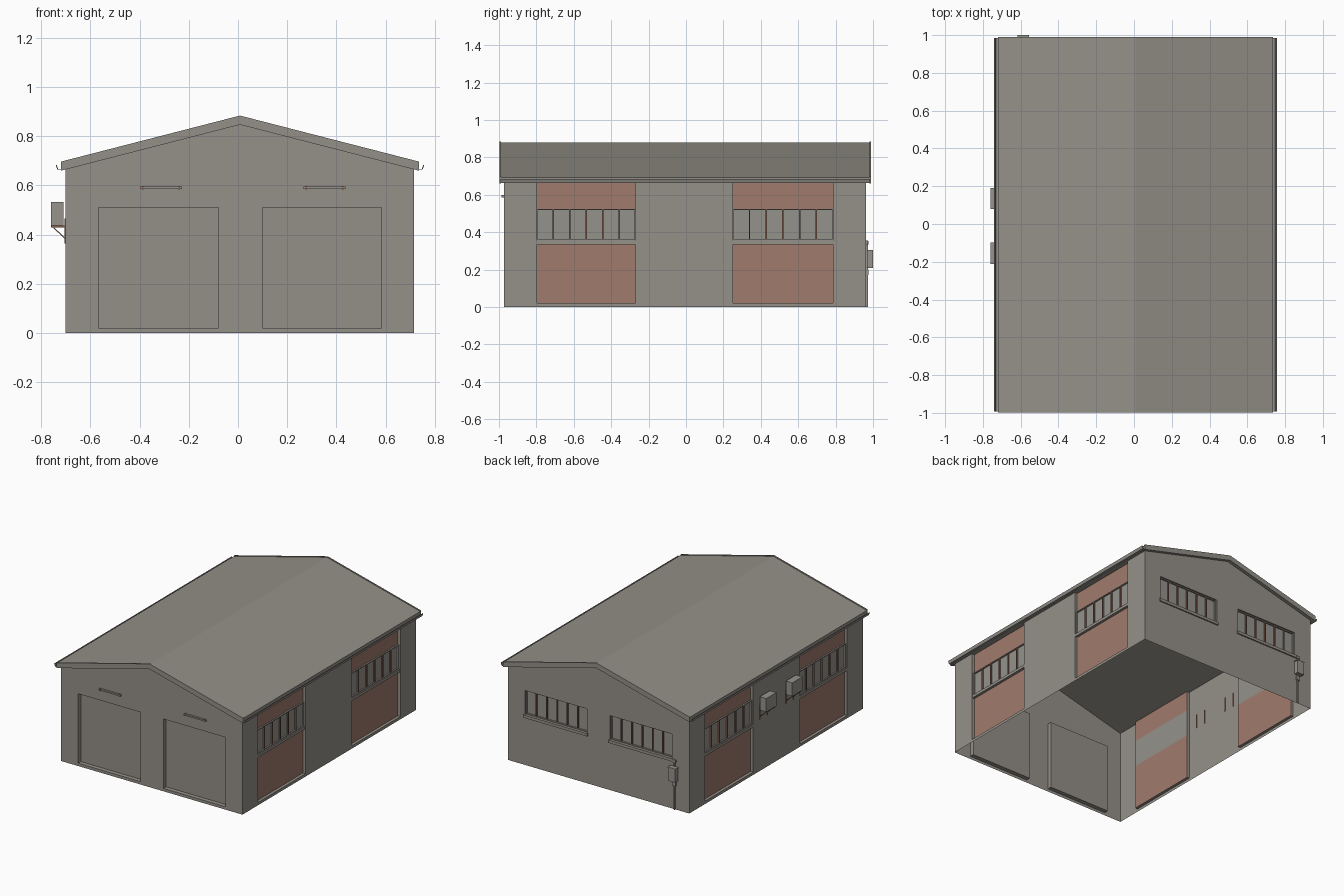
import bpy, bmesh
from mathutils import Vector

if "Cube" in bpy.data.objects:
    bpy.data.objects.remove(bpy.data.objects["Cube"])


def material(name, rgb):
    m = bpy.data.materials.new(name)
    m.diffuse_color = (*rgb, 1)
    m.use_nodes = True
    m.node_tree.nodes["Principled BSDF"].inputs["Base Color"].default_value = m.diffuse_color
    return m


WALL = material("grey_render", (0.30, 0.28, 0.25))
ROOF = material("roof_grey", (0.295, 0.28, 0.245))
BRICK = material("brick", (0.35, 0.20, 0.15))
GLASS = material("window_grey", (0.30, 0.29, 0.265))
DOOR = material("door_grey", (0.295, 0.275, 0.245))
RUST = material("rusty_brown", (0.24, 0.12, 0.08))
METAL = material("unit_grey", (0.31, 0.295, 0.27))

XL, XR, YF, YB = -0.70, 0.716, -0.973, 0.963   # outer wall planes
RIDGE, PEAK, SLOPE = 0.008, 0.85, 0.257         # underside of roof


def under_roof(x):
    return PEAK - SLOPE * abs(x - RIDGE)


EAVE = under_roof(XR)

# each side maps (along, outward, up) to world space
SIDES = {
    "right": lambda u, d, z: Vector((XR + d, u, z)),
    "left": lambda u, d, z: Vector((XL - d, u, z)),
    "front": lambda u, d, z: Vector((u, YF - d, z)),
    "back": lambda u, d, z: Vector((u, YB + d, z)),
}


def finish(name, bm, mat):
    me = bpy.data.meshes.new(name)
    bm.to_mesh(me)
    bm.free()
    me.materials.append(mat)
    ob = bpy.data.objects.new(name, me)
    bpy.context.collection.objects.link(ob)
    return ob


def add_box(bm, side, u0, u1, d0, d1, z0, z1):
    f = SIDES[side]
    v = [bm.verts.new(f(u, d, z)) for u in (u0, u1) for d in (d0, d1) for z in (z0, z1)]
    for q in ((0, 1, 3, 2), (4, 6, 7, 5), (0, 4, 5, 1), (2, 3, 7, 6), (0, 2, 6, 4), (1, 5, 7, 3)):
        bm.faces.new([v[i] for i in q])


def boxes(name, mat, side, items):
    bm = bmesh.new()
    for it in items:
        add_box(bm, side, *it)
    bmesh.ops.recalc_face_normals(bm, faces=bm.faces)
    return finish(name, bm, mat)


def quad(bm, pts, facing):
    face = bm.faces.new([bm.verts.new(p) for p in pts])
    face.normal_update()
    if face.normal.dot(facing) < 0:
        face.normal_flip()


def wall(side, u0, u1, top, openings, depth):
    """Sheet wall with openings (ua, ub, za, zb) and jambs running inwards."""
    f = SIDES[side]
    out = f(0, 1, 0) - f(0, 0, 0)
    along = f(1, 0, 0) - f(0, 0, 0)
    up = Vector((0, 0, 1))
    bm = bmesh.new()
    cuts = {u0, u1} | {o[0] for o in openings} | {o[1] for o in openings}
    if side in ("front", "back"):
        cuts.add(RIDGE)
    cuts = sorted(cuts)
    for a, b in zip(cuts, cuts[1:]):
        hole = [o for o in openings if o[0] <= a and b <= o[1]]
        spans = [(0, 0, top(a), top(b))]
        if hole:
            za, zb = hole[0][2:]
            spans = [(0, 0, za, za), (zb, zb, top(a), top(b))]
        for p, q, r, s in spans:
            if r - p > 0.001:
                quad(bm, [f(a, 0, p), f(b, 0, q), f(b, 0, s), f(a, 0, r)], out)
    for a, b, za, zb in openings:
        for u, n in ((a, along), (b, -along)):
            quad(bm, [f(u, 0, za), f(u, -depth, za), f(u, -depth, zb), f(u, 0, zb)], n)
        for z, n in ((za, up), (zb, -up)):
            quad(bm, [f(a, 0, z), f(b, 0, z), f(b, -depth, z), f(a, -depth, z)], n)
    bmesh.ops.remove_doubles(bm, verts=bm.verts, dist=0.0001)
    finish(side + "_wall", bm, WALL)


def panel(name, mat, side, a, b, d, za, zb):
    f = SIDES[side]
    bm = bmesh.new()
    quad(bm, [f(a, d, za), f(b, d, za), f(b, d, zb), f(a, d, zb)], f(0, 1, 0) - f(0, 0, 0))
    finish(name, bm, mat)


def window(name, side, a, b, d, za, zb):
    """Six panes with an outer frame and brown mullions."""
    panel(name + "_glass", GLASS, side, a, b, d, za, zb)
    t, e = 0.006, d + 0.010
    boxes(name + "_frame", METAL, side, [
        (a, b, d, e, za, za + t), (a, b, d, e, zb - t, zb),
        (a, a + t, d, e, za, zb), (b - t, b, d, e, za, zb)])
    step = (b - a) / 6
    boxes(name + "_mullions", RUST, side,
          [(a + i * step - 0.004, a + i * step + 0.004, d, e, za + t, zb - t) for i in range(1, 6)])


# side walls with brick bays and window strips
R = 0.02
for side in ("right", "left"):
    bays = [(-0.797, -0.27), (0.25, 0.787)]
    wall(side, YF, YB, lambda u: EAVE, [(a, b, 0.02, EAVE - 0.0005) for a, b in bays], R)
    for i, (a, b) in enumerate(bays):
        n = f"{side}_bay_{i + 1}"
        panel(n + "_lower_brick", BRICK, side, a, b, -R, 0.02, 0.335)
        panel(n + "_upper_brick", BRICK, side, a, b, -R, 0.525, EAVE)
        boxes(n + "_sill", WALL, side, [(a, b, -R, -0.002, 0.335, 0.355)])
        window(n + "_window", side, a, b, -R, 0.355, 0.525)

# gable walls: two doors in front, two windows behind
PAIR = [(-0.566, -0.08), (0.10, 0.583)]
wall("front", XL, XR, under_roof, [(a, b, 0.02, 0.51) for a, b in PAIR], 0.03)
wall("back", XL, XR, under_roof, [(a, b, 0.355, 0.525) for a, b in PAIR], R)
for i, (a, b) in enumerate(PAIR):
    panel(f"door_{i + 1}", DOOR, "front", a, b, -0.03, 0.02, 0.51)
    mid = (a + b) / 2 + 0.01
    boxes(f"door_lamp_{i + 1}", METAL, "front", [(mid - 0.085, mid + 0.085, 0, 0.013, 0.586, 0.596)])
    boxes(f"door_lamp_clips_{i + 1}", RUST, "front",
          [(mid + s * 0.075 - 0.003, mid + s * 0.075 + 0.003, 0, 0.014, 0.584, 0.598) for s in (-1, 1)])
    window(f"back_window_{i + 1}", "back", a, b, -R, 0.355, 0.525)
    boxes(f"back_sill_{i + 1}", WALL, "back", [(a - 0.008, b + 0.008, -R, 0.009, 0.335, 0.355)])


def extrude_profile(name, mat, pts, y0, y1):
    bm = bmesh.new()
    face = bm.faces.new([bm.verts.new((x, y0, z)) for x, z in pts])
    new = bmesh.ops.extrude_face_region(bm, geom=[face])["geom"]
    bmesh.ops.translate(bm, vec=(0, y1 - y0, 0), verts=[g for g in new if isinstance(g, bmesh.types.BMVert)])
    bmesh.ops.recalc_face_normals(bm, faces=bm.faces)
    return finish(name, bm, mat)


# gabled roof slab and verge trims
def roof_profile(half, lo, hi):
    e = SLOPE * half
    return [(RIDGE - half, PEAK - e + lo), (RIDGE, PEAK + lo), (RIDGE + half, PEAK - e + lo),
            (RIDGE + half, PEAK - e + hi), (RIDGE, PEAK + hi), (RIDGE - half, PEAK - e + hi)]


extrude_profile("roof", ROOF, roof_profile(0.728, 0.0, 0.030), -0.99, 0.983)
extrude_profile("front_verge", ROOF, roof_profile(0.728, -0.003, 0.034), -0.998, -0.988)
extrude_profile("back_verge", ROOF, roof_profile(0.728, -0.003, 0.034), 0.981, 0.990)

# gutters along both eaves
for name, s in (("left_gutter", -1), ("right_gutter", 1)):
    trough = [(0.722, 0.684), (0.722, 0.664), (0.742, 0.664), (0.749, 0.684),
              (0.745, 0.684), (0.739, 0.668), (0.726, 0.668), (0.726, 0.684)]
    extrude_profile(name, METAL, [(RIDGE + s * x, z) for x, z in trough], -0.992, 0.985)

# air conditioning units on rusty brackets
for i, y in enumerate((-0.155, 0.135)):
    boxes(f"air_unit_{i + 1}", METAL, "left", [(y - 0.056, y + 0.056, 0.01, 0.06, 0.437, 0.532)])
    arms = []
    for u in (y - 0.04, y + 0.04):
        arms += [(u - 0.003, u + 0.003, 0, 0.06, 0.430, 0.437),
                 (u - 0.003, u + 0.003, -0.003, 0.004, 0.365, 0.465)]
    boxes(f"air_unit_bracket_{i + 1}", RUST, "left", arms)
    bm = bmesh.new()
    for u in (y - 0.04, y + 0.04):
        add_box(bm, "left", u - 0.003, u + 0.003, 0, 0.006, 0.38, 0.386)
        bm.verts.ensure_lookup_table()
        for v in bm.verts[-8:]:                 # shear the outer end up into a strut
            if v.co.x < XL - 0.003:
                v.co += Vector((-0.044, 0, 0.046))
    bmesh.ops.recalc_face_normals(bm, faces=bm.faces)
    finish(f"air_unit_strut_{i + 1}", bm, RUST)

# electric meter box with conduit on the back wall
boxes("meter_box", METAL, "back", [(-0.615, -0.56, 0.004, 0.036, 0.208, 0.303),
                                   (-0.618, -0.557, 0.004, 0.037, 0.298, 0.305)])
boxes("meter_conduit", METAL, "back", [(-0.592, -0.583, 0, 0.009, 0.0, 0.35),
                                       (-0.600, -0.575, 0, 0.012, 0.333, 0.352),
                                       (-0.600, -0.575, 0, 0.012, 0.17, 0.20)])
